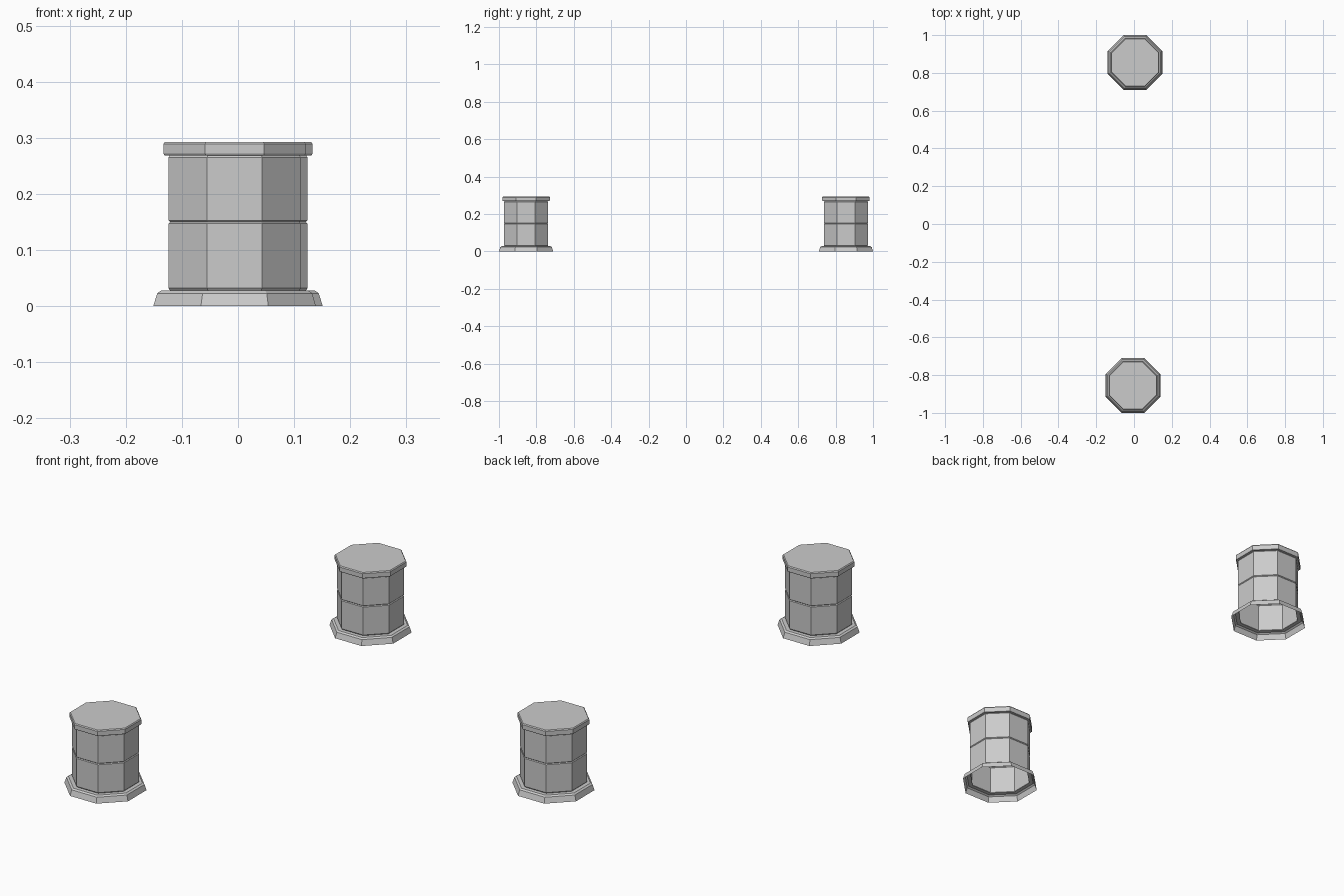
import bpy, bmesh
from math import sin, cos, pi

if "Cube" in bpy.data.objects:
    bpy.data.objects.remove(bpy.data.objects["Cube"])

SIDES = 8

def lathe(name, profile, centre, cap_top=False):
    """Eight-sided shell; profile is (flat-to-centre distance, height)."""
    bm = bmesh.new()
    rings = []
    for apothem, z in profile:
        r = apothem / cos(pi / SIDES)
        rings.append([bm.verts.new((r * cos((2 * i + 1) * pi / SIDES),
                                    r * sin((2 * i + 1) * pi / SIDES), z))
                      for i in range(SIDES)])
    for a, b in zip(rings, rings[1:]):
        for i in range(SIDES):
            j = (i + 1) % SIDES
            bm.faces.new((a[i], a[j], b[j], b[i]))
    if cap_top:
        bm.faces.new(rings[-1])
    mesh = bpy.data.meshes.new(name)
    bm.to_mesh(mesh)
    bm.free()
    ob = bpy.data.objects.new(name, mesh)
    ob.location = centre
    bpy.context.collection.objects.link(ob)

# Flared foot, two drums with chamfered rims, overhanging top slab
foot = [(.145, 0), (.138, .023), (.131, .028), (.115, .028)]
lower_drum = [(.115, .028), (.118, .032), (.118, .147), (.115, .150)]
upper_drum = [(.115, .150), (.118, .153), (.118, .265), (.115, .269)]
slab = [(.115, .269), (.125, .269), (.127, .272), (.127, .289), (.124, .293)]

for side, x, y in (("front", -.006, -.855), ("back", .006, .855)):
    centre = (x, y, 0)
    lathe(side + "_pillar_foot", foot, centre)
    lathe(side + "_pillar_lower_drum", lower_drum, centre)
    lathe(side + "_pillar_upper_drum", upper_drum, centre)
    lathe(side + "_pillar_top_slab", slab, centre, cap_top=True)
